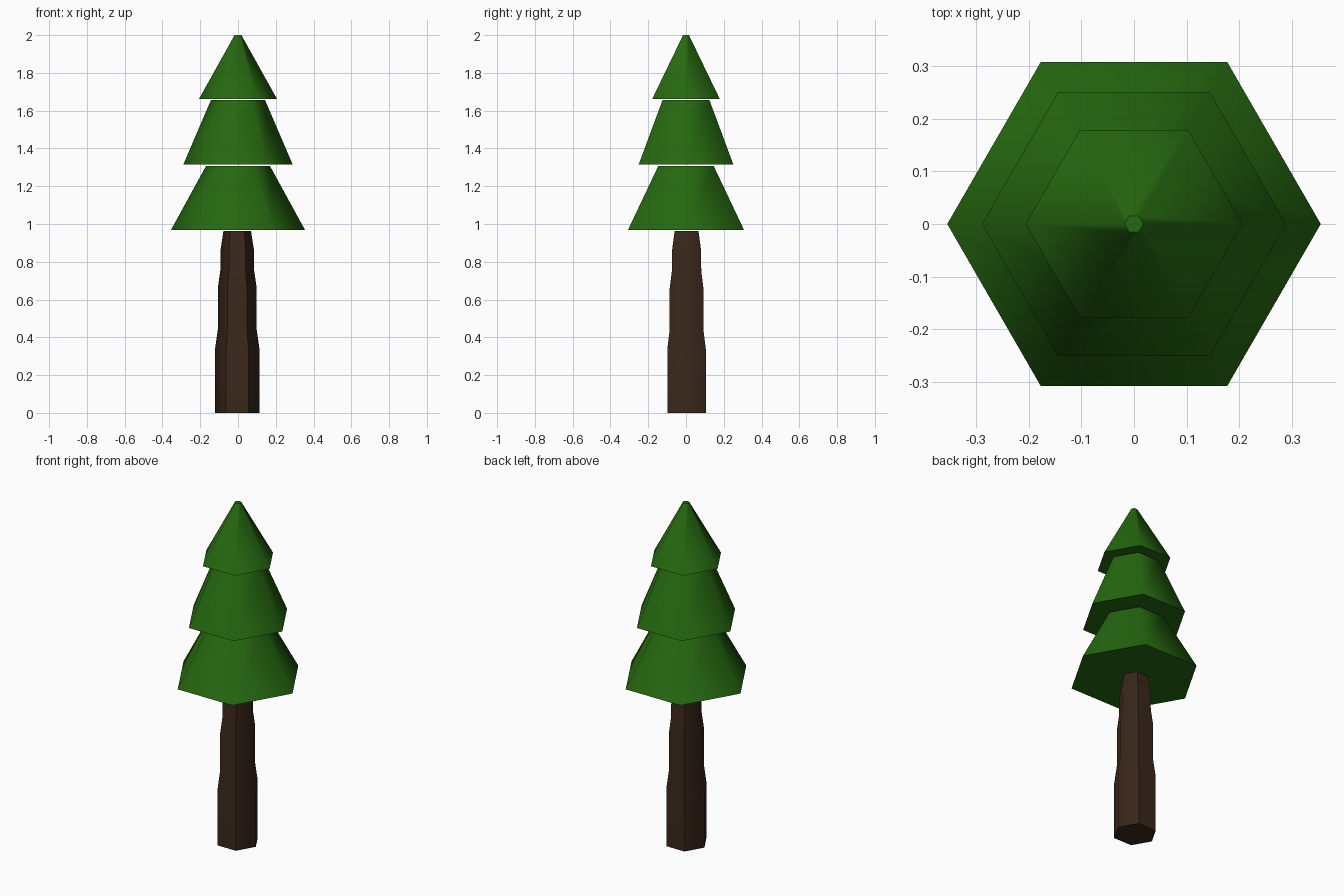
import bpy, bmesh, math

if "Cube" in bpy.data.objects:
    bpy.data.objects.remove(bpy.data.objects["Cube"])


def material(name, rgb):
    mat = bpy.data.materials.new(name)
    mat.diffuse_color = (*rgb, 1)
    mat.use_nodes = True
    mat.node_tree.nodes["Principled BSDF"].inputs["Base Color"].default_value = mat.diffuse_color
    return mat


def hex_stack(name, rings, mat, centre=(0, 0)):
    """Closed six-sided solid through (z, radius) rings, corners on the x axis."""
    bm = bmesh.new()
    loops = []
    for z, r in rings:
        loops.append([bm.verts.new((centre[0] + r * math.cos(i * math.pi / 3),
                                    centre[1] + r * math.sin(i * math.pi / 3), z))
                      for i in range(6)])
    for a, b in zip(loops, loops[1:]):
        for i in range(6):
            j = (i + 1) % 6
            bm.faces.new((a[i], a[j], b[j], b[i])).smooth = True
    bm.faces.new(loops[0][::-1])
    bm.faces.new(loops[-1])
    # Keep the cap rims crisp
    for loop in (loops[0], loops[-1]):
        for i in range(6):
            bm.edges.get((loop[i], loop[(i + 1) % 6])).smooth = False
    # Upright trunks also keep their front and back corners crisp
    if len(rings) > 2:
        for a, b in zip(loops, loops[1:]):
            for i in (1, 2, 4, 5):
                bm.edges.get((a[i], b[i])).smooth = False
    mesh = bpy.data.meshes.new(name)
    bm.to_mesh(mesh)
    bm.free()
    mesh.materials.append(mat)
    obj = bpy.data.objects.new(name, mesh)
    bpy.context.collection.objects.link(obj)
    return obj


bark = material("bark", (0.042, 0.02, 0.011))
needles = material("needles", (0.019, 0.14, 0.005))

# Trunk, stepping in towards the top
hex_stack("trunk", [(0, 0.118), (0.335, 0.118), (0.44, 0.103), (0.66, 0.103),
                    (0.75, 0.09), (0.865, 0.088), (0.962, 0.073)],
          bark, (-0.004, 0.003))

# Three separate foliage tiers: bottom z, top z, bottom radius, top radius
tiers = {
    "lower_foliage": (0.968, 1.306, 0.355, 0.170),
    "middle_foliage": (1.316, 1.657, 0.289, 0.143),
    "top_foliage": (1.663, 2.0, 0.206, 0.018),
}
for name, (z0, z1, r0, r1) in tiers.items():
    hex_stack(name, [(z0, r0), (z1, r1)], needles)
